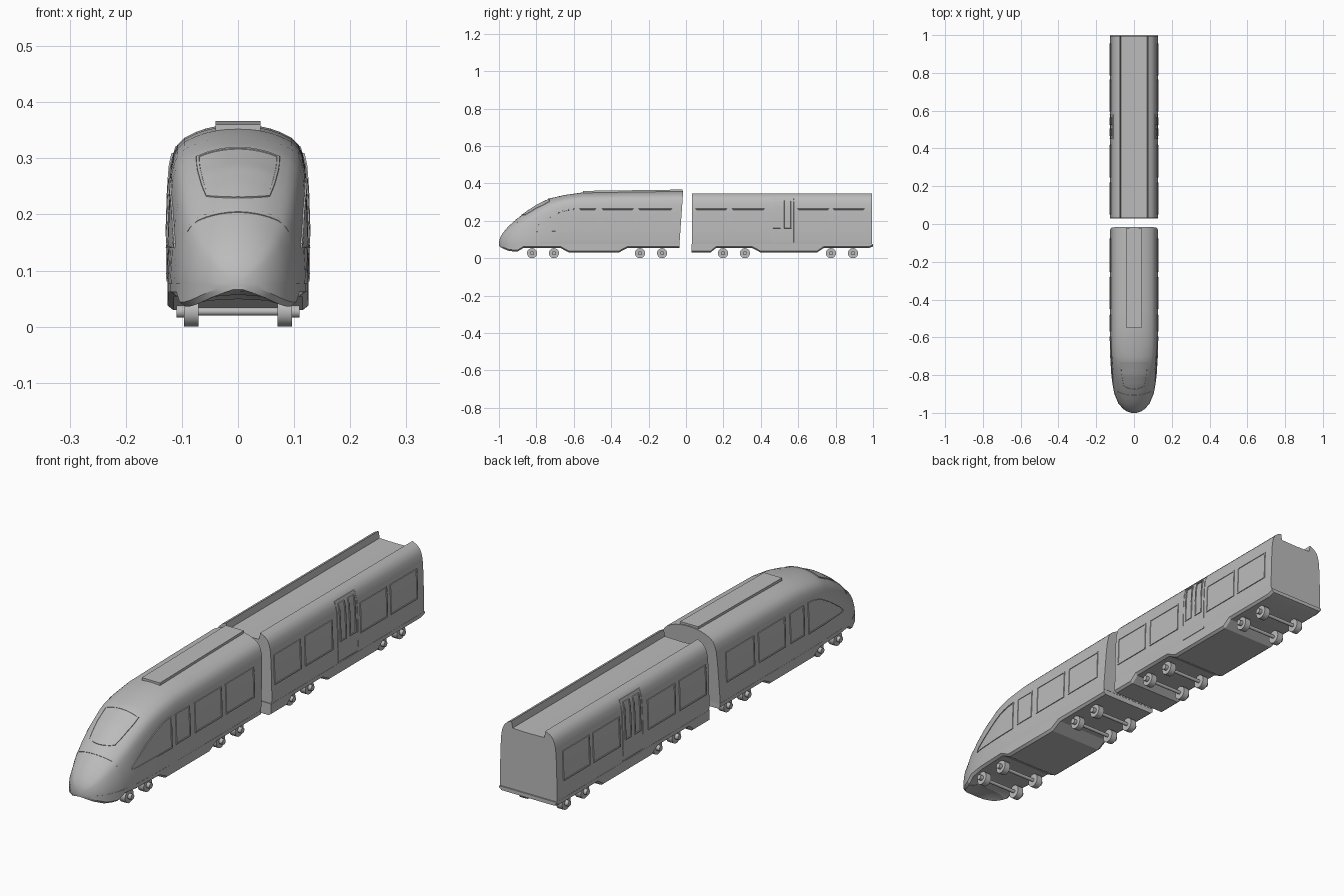
import bpy, bmesh, math

if "Cube" in bpy.data.objects:
    bpy.data.objects.remove(bpy.data.objects["Cube"], do_unlink=True)

grey = bpy.data.materials.new("plain_grey")
grey.use_nodes = True
COLOUR = (0.5, 0.5, 0.5, 1)
grey.diffuse_color = COLOUR
grey.node_tree.nodes["Principled BSDF"].inputs["Base Color"].default_value = COLOUR


def finish(name, bm, closed=True, angle=35):
    if closed:
        bmesh.ops.remove_doubles(bm, verts=bm.verts, dist=0.00001)
        bmesh.ops.recalc_face_normals(bm, faces=bm.faces)
    mesh = bpy.data.meshes.new(name)
    bm.to_mesh(mesh)
    bm.free()
    mesh.materials.append(grey)
    ob = bpy.data.objects.new(name, mesh)
    bpy.context.collection.objects.link(ob)
    bpy.ops.object.select_all(action='DESELECT')
    ob.select_set(True)
    bpy.context.view_layer.objects.active = ob
    bpy.ops.object.shade_smooth_by_angle(angle=math.radians(angle))


def interp(table, t):
    if t <= table[0][0]:
        return table[0][1]
    for (a, p), (b, q) in zip(table, table[1:]):
        if t <= b:
            return p + (q - p) * (t - a) / (b - a)
    return table[-1][1]


# Half outlines of the cross-sections, from the sill up to the roof
BASE, TOP = 0.075, 0.36
SIDE = [(.125, .075), (.127, .095), (.125, .175), (.123, .24), (.12, .285),
        (.115, .308), (.108, .324), (.095, .337), (.075, .347)]
DOME = SIDE + [(.058, .353), (.04, .357), (.02, .3595), (0, .36)]
TROUGH = SIDE + [(.07, .32), (0, .318)]

# Nose plan width and roof height along the length
WIDTH = [(-1, .012), (-.993, .035), (-.98, .056), (-.95, .082), (-.9, .103),
         (-.85, .113), (-.8, .119), (-.7, .123), (-.6, .125)]
HEIGHT = [(-1, .088), (-.993, .112), (-.98, .134), (-.95, .17), (-.9, .214),
          (-.85, .252), (-.8, .285), (-.727, .32), (-.65, .338), (-.55, .352),
          (-.3, .357), (-.03, .36)]


def engine_section(y):
    w, h = interp(WIDTH, y), interp(HEIGHT, y)
    k = 0.75 * min(1, max(0, (-.68 - y) / .25))
    pts = []
    for px, pz in DOME[:-1]:
        x, z = px / .125, (pz - BASE) / (TOP - BASE)
        t = math.atan2(z, x)
        x, z = x + (math.cos(t) - x) * k, z + (math.sin(t) - z) * k
        pts.append((x * w, BASE + z * (h - BASE)))
    return pts + [(0, h)]


def coach_section(y):
    return TROUGH


def loft(name, stations, angle=35):
    """Skin mirrored half sections given as (y, points)."""
    bm = bmesh.new()
    rings = []
    for y, pts in stations:
        full = pts + [(-x, z) for x, z in reversed(pts[:-1])]
        slant = .02 if y == -.035 else 0
        rings.append([bm.verts.new((x, y + slant * (z - BASE) / (TOP - BASE), z))
                      for x, z in full])
    n = len(rings[0])
    for a, b in zip(rings, rings[1:]):
        for i in range(n):
            j = (i + 1) % n
            bm.faces.new((a[i], a[j], b[j], b[i]))
    bm.faces.new(rings[0])
    bm.faces.new(rings[-1])
    finish(name, bm, angle=angle)


# Car bodies
ys = [y for y, w in WIDTH] + [-.965, -.925, -.875, -.825, -.76, -.727, -.65,
                              -.55, -.45, -.3, -.035]
loft("engine_body", [(y, engine_section(y)) for y in sorted(ys)])
loft("coach_body", [(y, TROUGH) for y in (.033, .995)])


# Skirts, stepped up over the bogies
def skirt(name, steps, width, lift):
    stations = []
    for y, b in steps:
        w = width(y)
        c = min(.01, w * .3)
        stations.append((y, [(w, .077), (w, b + .008), (w - c, b),
                             (w * .5, b + lift(y) * .8), (0, b + lift(y))]))
    # Close the upper side along the sill with a centre point
    loft(name, [(y, [(0.001, .077)] + pts) for y, pts in stations], angle=25)


skirt("engine_skirt",
      [(-1, .066), (-.993, .06), (-.98, .052), (-.95, .04), (-.92, .036), (-.9, .036),
       (-.87, .054), (-.8, .054), (-.67, .054), (-.625, .03), (-.36, .03),
       (-.315, .054), (-.036, .054)],
      lambda y: interp(WIDTH, y) + .001,
      lambda y: interp([(-1, 0), (-.97, .014), (-.92, .022), (-.87, 0)], y))
skirt("coach_skirt",
      [(.03, .03), (.13, .03), (.16, .054), (.355, .054), (.4, .03), (.7, .03),
       (.735, .054), (.975, .054), (1, .062)],
      lambda y: .126, lambda y: 0)


# Surface lookups
def side_x(section, z):
    for (x0, z0), (x1, z1) in zip(section, section[1:]):
        if z0 <= z <= z1:
            return x0 + (x1 - x0) * (z - z0) / (z1 - z0)
    return section[0][0]


def top_z(section, x):
    for (x0, z0), (x1, z1) in zip(section, section[1:]):
        if x1 <= abs(x) <= x0:
            return z0 + (z1 - z0) * (abs(x) - x0) / (x1 - x0)
    return section[-1][1]


def rim_steps(rim, n):
    edge = [0, rim * .1, rim * .9, rim]
    mid = [rim + (1 - 2 * rim) * i / n for i in range(1, n)]
    return edge + mid + [1 - e for e in reversed(edge)]


def patch(name, place, out, rim_u, rim_v, n=8, proud=.003, inner=.0008):
    """Thin framed plate that follows a body; place(u, v, offset) gives a point."""
    us, vs = rim_steps(rim_u, n), rim_steps(rim_v, n)
    bm = bmesh.new()
    grid = []
    for i, u in enumerate(us):
        row = []
        for j, v in enumerate(vs):
            ring = min(i, j, len(us) - 1 - i, len(vs) - 1 - j)
            off = -.003 if ring == 0 else proud if ring < 3 else inner
            row.append(bm.verts.new(place(u, v, off)))
        grid.append(row)
    for a, b in zip(grid, grid[1:]):
        for j in range(len(vs) - 1):
            bm.faces.new((a[j], b[j], b[j + 1], a[j + 1]))
    bm.normal_update()
    axis, sign = out
    if sum(f.normal[axis] * f.calc_area() for f in bm.faces) * sign < 0:
        bmesh.ops.reverse_faces(bm, faces=bm.faces)
    finish(name, bm, closed=False, angle=25)


def side_patch(name, section, y0, y1, z0, z1, top=None, rim=.006, **kw):
    for label, s in (("left", 1), ("right", -1)):
        def place(u, v, off):
            y = y0 + (y1 - y0) * u
            zt = top(u) if top else z1
            z = z0 + (zt - z0) * v
            return (s * (side_x(section(y), z) + off), y, z)
        patch(f"{name}_{label}", place, (0, s), rim / (y1 - y0), rim / (z1 - z0), **kw)


# Side windows
for i, (a, b) in enumerate([(-.57, -.48), (-.45, -.28), (-.255, -.075)]):
    side_patch(f"engine_window_{i + 1}", engine_section, a, b, .145, .265)
side_patch("cab_side_window", engine_section, -.83, -.595, .14, .265,
           top=lambda u: .148 + .117 * math.sin(u * math.pi / 2))
for i, (a, b) in enumerate([(.05, .22), (.245, .42), (.595, .765), (.785, .955)]):
    side_patch(f"coach_window_{i + 1}", coach_section, a, b, .145, .265)

# Double door with tall panes
side_patch("door", coach_section, .45, .58, .08, .322, rim=.004, proud=.002)
for i, a in enumerate((.465, .525)):
    side_patch(f"door_pane_{i + 1}", coach_section, a, a + .04, .16, .31, rim=.005, proud=.004)


# Windscreen and nose seam
def on_nose(x, y, off):
    return (x, y - off * .6, top_z(engine_section(y), x) + off)


def windscreen(u, v, off):
    s = 2 * u - 1
    return on_nose(s * (.075 - .018 * v * v), -.73 - .15 * v * (1 - .15 * s * s), off)


def seam(u, v, off):
    s = 2 * u - 1
    return on_nose(s * .09, -.912 + .02 * s * s + .006 * v, off)


patch("windscreen", windscreen, (2, 1), .04, .04, n=12, proud=.002)
patch("nose_seam", seam, (2, 1), .02, .3, n=12, proud=.0015, inner=.0015)

# Roof equipment cover, tilted with the roof line
bm = bmesh.new()
bmesh.ops.create_cube(bm, size=1)
for v in bm.verts:
    front = v.co.y < 0
    v.co = (v.co.x * .08, -.55 if front else -.02,
            (.367 if v.co.z > 0 else .346) - (.007 if front else 0))
finish("roof_cover", bm)


# Wheels with hubs and axles
def cylinder(bm, radius, x0, x1, y, sides=20):
    rings = [[bm.verts.new((x, y + radius * math.cos(a), .027 + radius * math.sin(a)))
              for a in (math.tau * i / sides for i in range(sides))] for x in (x0, x1)]
    for i in range(sides):
        j = (i + 1) % sides
        bm.faces.new((rings[0][i], rings[0][j], rings[1][j], rings[1][i]))
    for r in rings:
        bm.faces.new(r)


for i, y in enumerate((-.823, -.706, -.246, -.128, .198, .315, .775, .893)):
    bm = bmesh.new()
    cylinder(bm, .007, -.08, .08, y)
    for s in (1, -1):
        cylinder(bm, .027, s * .07, s * .096, y)
        cylinder(bm, .011, s * .09, s * .11, y)
    finish(f"wheelset_{i + 1}", bm)
